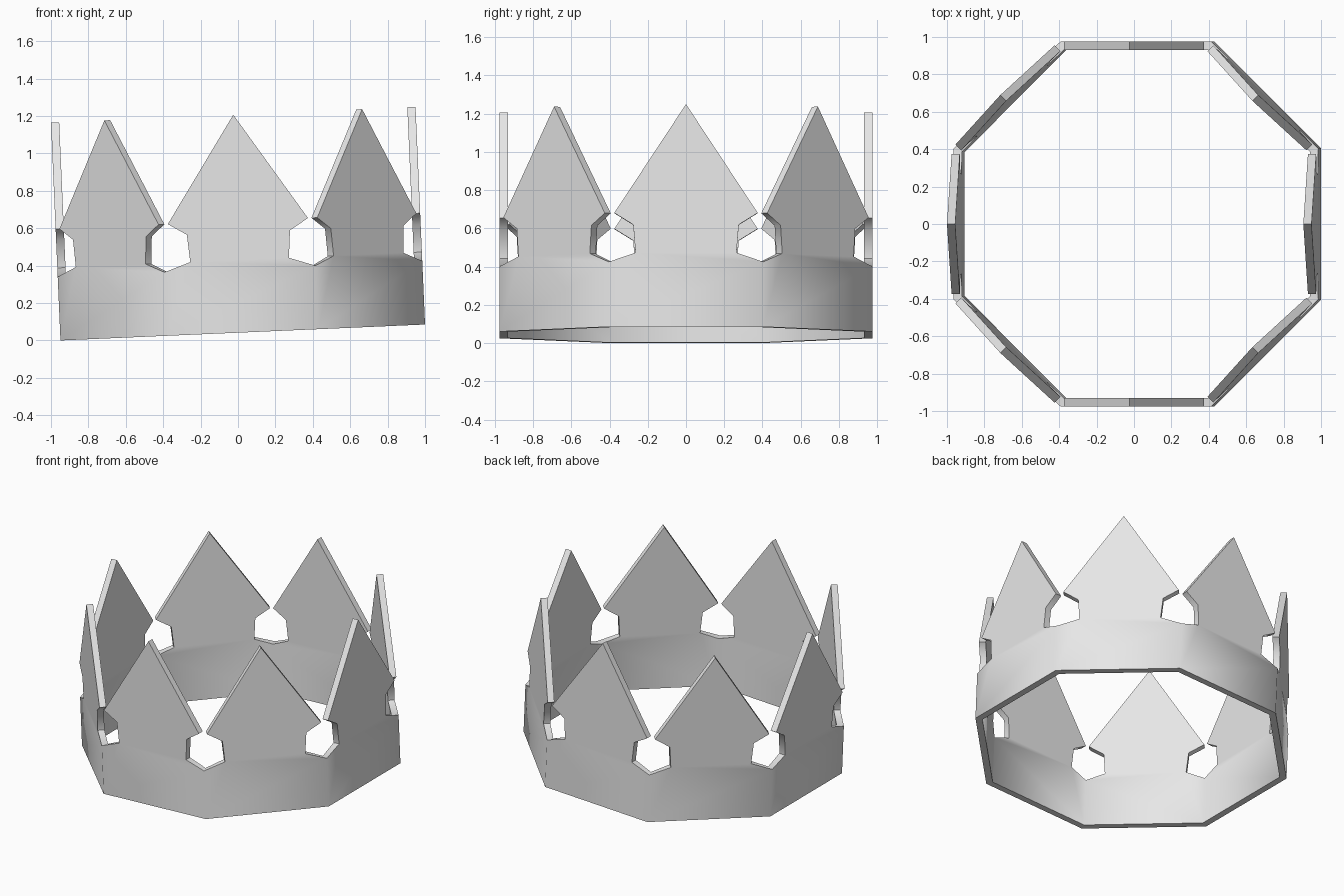
import bpy, bmesh, math
from mathutils import Matrix, Vector

cube = bpy.data.objects.get("Cube")
if cube:
    bpy.data.objects.remove(cube, do_unlink=True)

SIDES = 8
APOTHEM = 0.9755
TILT = math.radians(2.5)
HALF = APOTHEM * math.tan(math.pi / SIDES)

# Plain metal colour
metal = bpy.data.materials.new("light_grey")
metal.use_nodes = True
grey = (0.8, 0.8, 0.8, 1.0)
metal.diffuse_color = grey
metal.node_tree.nodes["Principled BSDF"].inputs["Base Color"].default_value = grey


def mirrored(right):
    """Close a right-hand outline (bottom to top) with its mirror image."""
    return right + [(-u, z) for u, z in reversed(right) if u > 0]


# Outlines of one side: the band, and the point above it with notched neck
band = mirrored([(HALF, 0), (HALF, 0.34), (0.264, 0.388)])
point = mirrored([(0.264, 0.388), (0.276, 0.535), (0.375, 0.596), (0, 1.165)])

# Repeat the side around the ring and weld the corners
bm = bmesh.new()
for i in range(SIDES):
    turn = Matrix.Rotation(math.tau * i / SIDES, 4, "Z")
    for outline in (band, point):
        bm.faces.new([bm.verts.new(turn @ Vector((u, -APOTHEM, z))) for u, z in outline])
bmesh.ops.remove_doubles(bm, verts=bm.verts, dist=0.001)
mesh = bpy.data.meshes.new("crown")
bm.to_mesh(mesh)
bm.free()
mesh.materials.append(metal)

crown = bpy.data.objects.new("crown", mesh)
bpy.context.collection.objects.link(crown)

# Wall thickness, grown inwards
wall = crown.modifiers.new("wall", "SOLIDIFY")
wall.thickness = 0.044
wall.offset = -1
wall.use_even_offset = True

bpy.ops.object.select_all(action="DESELECT")
crown.select_set(True)
bpy.context.view_layer.objects.active = crown
bpy.ops.object.modifier_apply(modifier="wall")

# Smooth around the band, sharp along the rims
bpy.ops.object.shade_smooth_by_angle(angle=math.radians(55))

# Lean to one side, resting on the lowest rim
crown.rotation_euler.y = -TILT
crown.location = (1 - APOTHEM * math.cos(TILT), 0, APOTHEM * math.sin(TILT))
